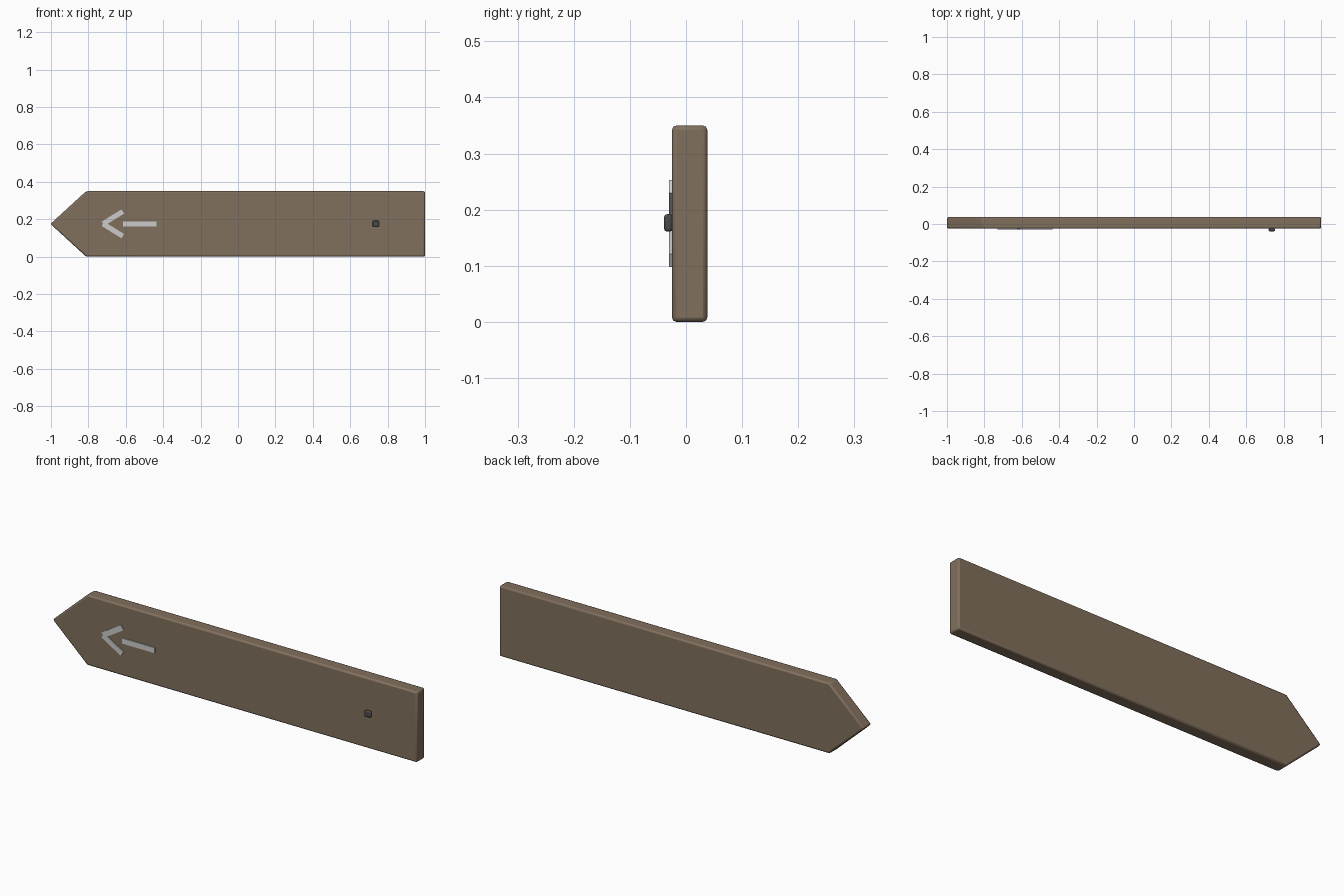
import bpy, bmesh, math

if "Cube" in bpy.data.objects:
    bpy.data.objects.remove(bpy.data.objects["Cube"])

def material(name, rgb):
    m = bpy.data.materials.new(name)
    m.diffuse_color = (*rgb, 1)
    m.use_nodes = True
    m.node_tree.nodes["Principled BSDF"].inputs["Base Color"].default_value = m.diffuse_color
    return m

wood = material("brown_wood", (0.22, 0.16, 0.11))
paint = material("pale_paint", (0.55, 0.55, 0.54))
iron = material("dark_iron", (0.07, 0.07, 0.07))

def extruded(name, profile, y0, y1, mat, bevel=0.0, segments=2):
    """Extrude an x/z outline from y0 (front) to y1 (back)."""
    bm = bmesh.new()
    face = bm.faces.new([bm.verts.new((x, y0, z)) for x, z in profile])
    ext = bmesh.ops.extrude_face_region(bm, geom=[face])
    for v in ext["geom"]:
        if isinstance(v, bmesh.types.BMVert):
            v.co.y = y1
    bmesh.ops.recalc_face_normals(bm, faces=bm.faces)
    mesh = bpy.data.meshes.new(name)
    bm.to_mesh(mesh)
    bm.free()
    ob = bpy.data.objects.new(name, mesh)
    bpy.context.collection.objects.link(ob)
    mesh.materials.append(mat)
    if bevel:
        mod = ob.modifiers.new("rounded_edges", 'BEVEL')
        mod.width = bevel
        mod.segments = segments
        mod.limit_method = 'ANGLE'
    return ob

def bar(name, a, b, width, mat):
    """Flat painted stroke between two x/z points."""
    dx, dz = b[0] - a[0], b[1] - a[1]
    n = math.hypot(dx, dz)
    px, pz = -dz / n * width / 2, dx / n * width / 2
    outline = [(a[0] + px, a[1] + pz), (b[0] + px, b[1] + pz),
               (b[0] - px, b[1] - pz), (a[0] - px, a[1] - pz)]
    return extruded(name, outline, -0.030, -0.022, mat)

# pointed plank
extruded("sign_board", [(-1.003, 0.175), (-0.812, 0.0), (1.0, 0.0),
                        (1.0, 0.35), (-0.812, 0.35)], -0.025, 0.038, wood, 0.008)

# arrow strokes: shaft and mirrored head
mid = 0.1755
bar("arrow_shaft", (-0.615, mid), (-0.437, mid), 0.027, paint)
for side, name in ((1, "arrow_head_upper"), (-1, "arrow_head_lower")):
    bar(name, (-0.722, mid), (-0.616, mid + side * 0.066), 0.027, paint)

# nail head
extruded("nail_head", [(0.720, 0.161), (0.754, 0.161), (0.754, 0.192), (0.720, 0.192)],
         -0.039, -0.024, iron, 0.005)

# smooth bevels, crisp flats
bpy.ops.object.select_all(action='DESELECT')
for ob in bpy.data.objects:
    ob.select_set(True)
    bpy.context.view_layer.objects.active = ob
bpy.ops.object.shade_smooth_by_angle(angle=math.radians(30))
